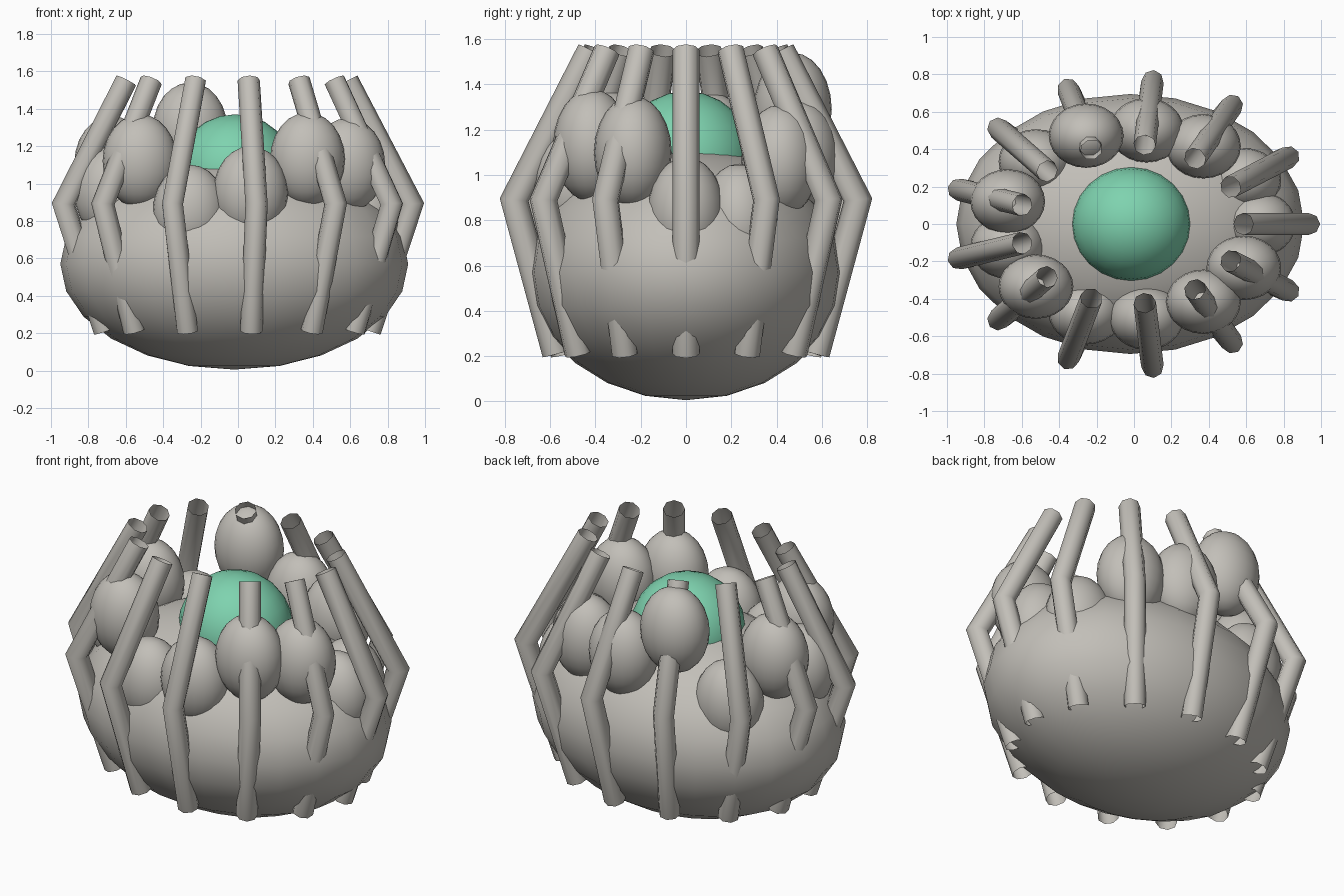
import bpy, bmesh, math
from mathutils import Vector

if "Cube" in bpy.data.objects:
    bpy.data.objects.remove(bpy.data.objects["Cube"])

CX = -0.015          # the ring of arms sits slightly off centre
COUNT = 13


def material(name, rgb):
    m = bpy.data.materials.new(name)
    m.diffuse_color = (*rgb, 1)
    m.use_nodes = True
    m.node_tree.nodes["Principled BSDF"].inputs["Base Color"].default_value = m.diffuse_color
    return m


GREY = material("warm_grey", (0.54, 0.52, 0.48))
GREEN = material("mint_green", (0.21, 0.65, 0.43))


def finish(bm, name, mat):
    for f in bm.faces:
        f.smooth = True
    mesh = bpy.data.meshes.new(name)
    bm.to_mesh(mesh)
    bm.free()
    mesh.materials.append(mat)
    obj = bpy.data.objects.new(name, mesh)
    bpy.context.collection.objects.link(obj)
    return obj


def ellipsoid(name, centre, radii, mat, segments=24, rings=12):
    bm = bmesh.new()
    bmesh.ops.create_uvsphere(bm, u_segments=segments, v_segments=rings, radius=1)
    bmesh.ops.scale(bm, vec=radii, verts=bm.verts)
    bmesh.ops.translate(bm, vec=centre, verts=bm.verts)
    return finish(bm, name, mat)


def on_ellipse(angle, a, b, z):
    return Vector((CX + a * math.cos(angle), b * math.sin(angle), z))


def bent_tube(name, path, side, radius, mat, sides=8):
    """Open tube with mitred bends; side is the direction across the bend."""
    bm = bmesh.new()
    dirs = [(q - p).normalized() for p, q in zip(path, path[1:])]
    rings = []
    for i, p in enumerate(path):
        before, after = dirs[max(i - 1, 0)], dirs[min(i, len(dirs) - 1)]
        n = (before + after).normalized()
        u = (side - n * n.dot(side)).normalized()
        v = n.cross(u) / n.dot(after)
        ring = []
        for k in range(sides):
            t = 2 * math.pi * k / sides
            ring.append(bm.verts.new(p + radius * (u * math.cos(t) + v * math.sin(t))))
        rings.append(ring)
    for r0, r1 in zip(rings, rings[1:]):
        for k in range(sides):
            j = (k + 1) % sides
            bm.faces.new((r0[k], r0[j], r1[j], r1[k]))
    return finish(bm, name, mat)


# Main bowl-like body and the central dome
ellipsoid("body", (-0.02, 0, 0.57), (0.93, 0.695, 0.565), GREY)
ellipsoid("centre_ball", (CX, 0, 1.06), (0.32, 0.305, 0.31), GREEN)

# Centre heights of the eggs, counter-clockwise from the right
egg_heights = [0.83, 0.80, 1.06, 1.08, 1.29, 0.87, 1.11,
               0.95, 1.12, 0.85, 0.95, 1.13, 1.10]

for i, height in enumerate(egg_heights):
    angle = 2 * math.pi * i / COUNT
    # Egg in front of each arm position
    ellipsoid(f"egg_{i + 1}", on_ellipse(angle, 0.68, 0.505, height),
              (0.2, 0.172, 0.25), GREY)
    # Bent arm: foot, elbow, tip
    path = [on_ellipse(angle, 0.72, 0.58, 0.21),
            on_ellipse(angle, 0.945, 0.765, 0.89),
            on_ellipse(angle, 0.60, 0.425, 1.55)]
    side = Vector((-math.sin(angle), math.cos(angle), 0))
    bent_tube(f"arm_{i + 1}", path, side, 0.06, GREY)
